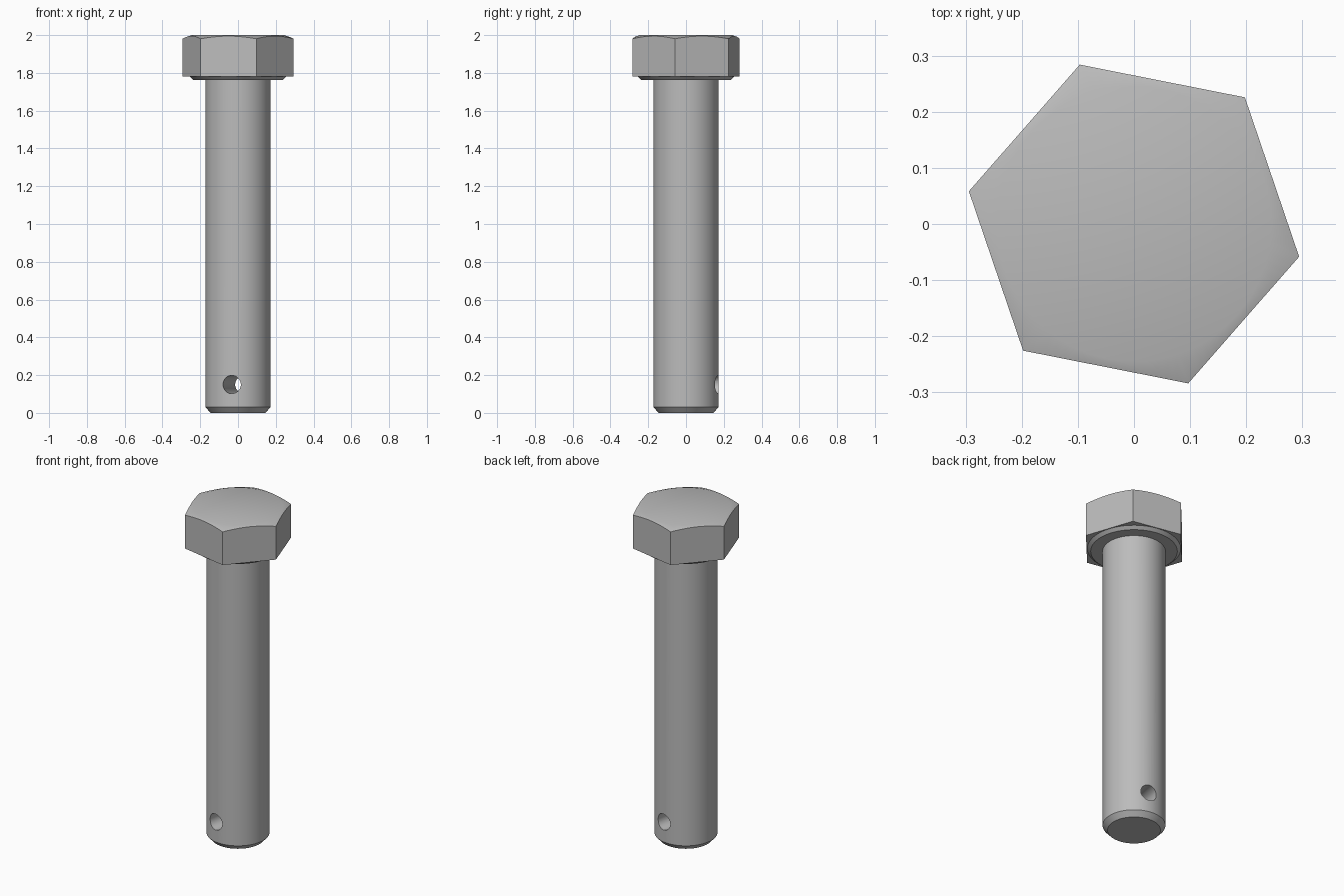
import bpy
import math
from mathutils import Matrix

if "Cube" in bpy.data.objects:
    bpy.data.objects.remove(bpy.data.objects["Cube"], do_unlink=True)

import bmesh

TURN = math.radians(-11.2)   # shared turn of the hex head and the pin hole

steel = bpy.data.materials.new("steel grey")
steel.use_nodes = True
steel.diffuse_color = (0.5, 0.5, 0.5, 1)
steel.node_tree.nodes["Principled BSDF"].inputs["Base Color"].default_value = (0.5, 0.5, 0.5, 1)


def new_object(name, bm):
    bmesh.ops.recalc_face_normals(bm, faces=bm.faces)
    mesh = bpy.data.meshes.new(name)
    bm.to_mesh(mesh)
    bm.free()
    mesh.materials.append(steel)
    obj = bpy.data.objects.new(name, mesh)
    bpy.context.collection.objects.link(obj)
    return obj


def lathe(name, profile, sides=96):
    """Solid of revolution from (radius, height) points, capped at both ends."""
    bm = bmesh.new()
    rings = []
    for r, z in profile:
        angles = [2 * math.pi * i / sides for i in range(sides)]
        rings.append([bm.verts.new((r * math.cos(a), r * math.sin(a), z)) for a in angles])
    for low, high in zip(rings, rings[1:]):
        for i in range(sides):
            j = (i + 1) % sides
            bm.faces.new((low[i], low[j], high[j], high[i]))
    bm.faces.new(rings[0][::-1])
    bm.faces.new(rings[-1])
    return new_object(name, bm)


def prism(name, sides, radius, depth, matrix):
    bm = bmesh.new()
    bmesh.ops.create_cone(bm, cap_ends=True, segments=sides, radius1=radius,
                          radius2=radius, depth=depth, matrix=matrix)
    return new_object(name, bm)


def cut(obj, cutter, operation):
    mod = obj.modifiers.new("cut", "BOOLEAN")
    mod.operation = operation
    mod.solver = "EXACT"
    mod.object = cutter
    bpy.context.view_layer.objects.active = obj
    bpy.ops.object.modifier_apply(modifier=mod.name)
    bpy.data.objects.remove(cutter, do_unlink=True)


def smooth(obj, degrees):
    bpy.ops.object.select_all(action="DESELECT")
    obj.select_set(True)
    bpy.context.view_layer.objects.active = obj
    bpy.ops.object.shade_smooth_by_angle(angle=math.radians(degrees))


# Hexagonal head, its top corners turned off by a shallow cone
bm = bmesh.new()
corners = [TURN + i * math.pi / 3 for i in range(6)]
base = bm.faces.new([bm.verts.new((0.3 * math.cos(a), 0.3 * math.sin(a), 1.78)) for a in corners])
top = bmesh.ops.extrude_face_region(bm, geom=[base])["geom"]
bmesh.ops.translate(bm, vec=(0, 0, 0.23), verts=[v for v in top if isinstance(v, bmesh.types.BMVert)])
head = new_object("hex_head", bm)
crown = lathe("crown_cutter", [(0.4, 1.7), (0.4, 1.945), (0.245, 2.0)])
cut(head, crown, "INTERSECT")
smooth(head, 30)

# Bearing face under the head
collar = lathe("bearing_collar", [(0.237, 1.763), (0.257, 1.781)])
smooth(collar, 30)

# Shank with a chamfered tip and a cross hole for a pin
shank = lathe("shank", [(0.145, 0.0), (0.172, 0.03), (0.172, 1.77)])
hole_frame = (Matrix.Translation((0, 0, 0.15)) @ Matrix.Rotation(TURN, 4, "Z")
              @ Matrix.Rotation(math.pi / 2, 4, "X"))
cut(shank, prism("hole_cutter", 48, 0.048, 1.0, hole_frame), "DIFFERENCE")
smooth(shank, 30)
